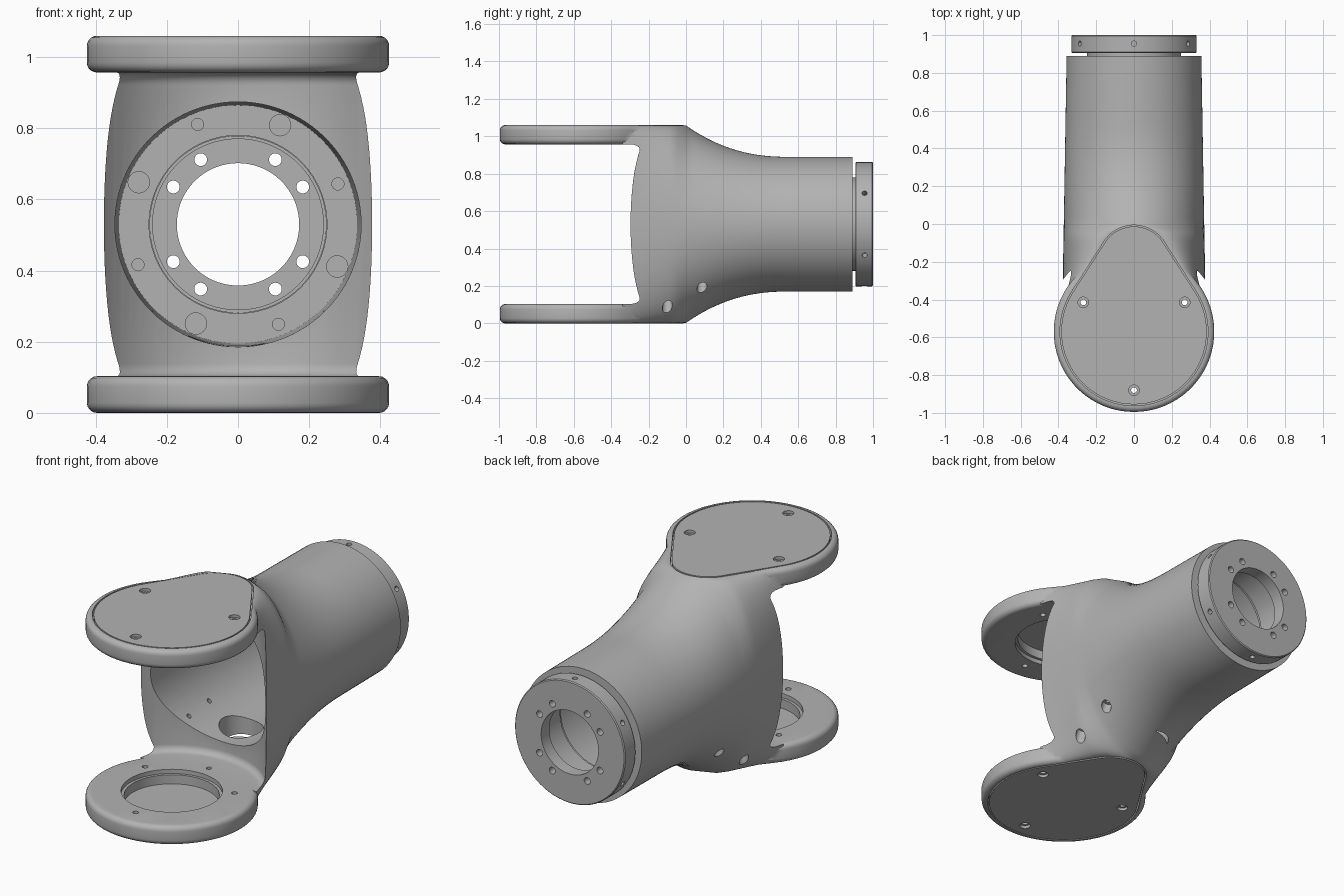
import bpy, bmesh
from math import sin, cos, pi, asin, sqrt, radians
from mathutils import Matrix, Vector

if "Cube" in bpy.data.objects:
    bpy.data.objects.remove(bpy.data.objects["Cube"], do_unlink=True)

grey = bpy.data.materials.new("light_grey")
grey.use_nodes = True
colour = (0.45, 0.45, 0.45, 1)
grey.diffuse_color = colour
grey.node_tree.nodes["Principled BSDF"].inputs["Base Color"].default_value = colour

JOINT = -0.57    # y of the joint axis
MID = 0.53       # height of the tube axis; parts are built around z = 0, then raised


def to_object(bm, name):
    bmesh.ops.recalc_face_normals(bm, faces=bm.faces)
    mesh = bpy.data.meshes.new(name)
    bm.to_mesh(mesh)
    bm.free()
    mesh.materials.append(grey)
    obj = bpy.data.objects.new(name, mesh)
    bpy.context.collection.objects.link(obj)
    return obj


def skin(rings, name, closed=False):
    """Bridge equal rings of points, capping the ends unless closed."""
    bm = bmesh.new()
    loops = [[bm.verts.new(p) for p in ring] for ring in rings]
    n = len(loops[0])
    pairs = list(zip(loops, loops[1:])) + ([(loops[-1], loops[0])] if closed else [])
    for a, b in pairs:
        for i in range(n):
            j = (i + 1) % n
            bm.faces.new((a[i], a[j], b[j], b[i]))
    if not closed:
        bm.faces.new(loops[0])
        bm.faces.new(loops[-1])
    return to_object(bm, name)


def lathe(profile, name, closed=False, n=96):
    """Turn (radius, y) points around the tube axis."""
    return skin([[(r * cos(2 * pi * i / n), y, r * sin(2 * pi * i / n)) for i in range(n)]
                 for r, y in profile], name, closed)


def rod(start, end, r, n=24):
    """Cylinder cutter between two points."""
    a, b = Vector(start), Vector(end)
    d = b - a
    bm = bmesh.new()
    place = Matrix.Translation((a + b) / 2) @ d.to_track_quat("Z", "Y").to_matrix().to_4x4()
    bmesh.ops.create_cone(bm, cap_ends=True, segments=n, radius1=r, radius2=r,
                          depth=d.length, matrix=place)
    return to_object(bm, "cutter")


def round_rims(obj, width):
    bm = bmesh.new()
    bm.from_mesh(obj.data)
    rims = [e for e in bm.edges if abs(e.verts[0].co.z - e.verts[1].co.z) < 1e-5]
    bmesh.ops.bevel(bm, geom=rims, offset=width, segments=5, profile=0.5, affect="EDGES")
    bm.to_mesh(obj.data)
    bm.free()


def combine(target, other, operation="DIFFERENCE"):
    mod = target.modifiers.new("combine", "BOOLEAN")
    mod.operation, mod.solver, mod.object = operation, "EXACT", other
    bpy.context.view_layer.objects.active = target
    bpy.ops.object.modifier_apply(modifier=mod.name)
    bpy.data.objects.remove(other, do_unlink=True)


def teardrop(r1, c2, r2, z0, z1, name):
    """Plate whose outline wraps the joint circle and a smaller tip circle."""
    f = asin((r1 - r2) / (c2 - JOINT))
    small = [(c2, r2, f + (pi - 2 * f) * i / 20) for i in range(21)]
    big = [(JOINT, r1, pi - f + (pi + 2 * f) * i / 48) for i in range(49)]
    return skin([[(r * cos(a), c + r * sin(a), z) for c, r, a in small + big]
                 for z in (z0, z1)], name)


def tip_width(y):
    """Half width of the flat top at y."""
    best = 0
    for i in range(101):
        k = i / 100
        r, c = 0.385 + (0.19 - 0.385) * k, JOINT + (-0.19 - JOINT) * k
        best = max(best, r * r - (y - c) ** 2)
    return sqrt(best)


# Body: flat-topped oval at the fork blending into a round tube
def section(y, n=96):
    h = 0.36 + 0.168 * max(0, 1 - max(y, 0) / 0.55) ** 2.3
    w = 0.372 - 0.017 * y
    t = tip_width(y) if y < 0 else 0
    angles = [2 * pi * (i + 0.5) / n for i in range(n)]
    return [((t if cos(a) > 0 else -t) + (w - t) * cos(a), y, h * sin(a)) for a in angles]


stations = [-0.34 * cos(pi / 2 * i / 12) for i in range(12)]
stations += [0.55 * i / 14 for i in range(15)] + [0.89]
body = skin([section(y) for y in stations], "fork_body")

# Round fork prongs
for s in (-1, 1):
    prong = teardrop(0.425, -0.2, 0.19, s * 0.427, s * 0.53, "prong")
    round_rims(prong, 0.028)
    combine(body, prong, "UNION")

# Clearance between the prongs, with filleted corners
clearance = rod((0, JOINT, -0.427), (0, JOINT, 0.427), 0.466, 96)
round_rims(clearance, 0.035)
combine(body, clearance)

# Stepped bore down the tube
combine(body, lathe([(0.35, -0.6), (0.335, 0.72), (0.25, 0.72), (0.25, 0.95)], "cutter"))

# Alternating large and small holes on the bore seat
for i in range(8):
    a = radians(22 + 45 * i)
    x, z = 0.303 * cos(a), 0.303 * sin(a)
    combine(body, rod((x, 0.7, z), (x, 0.735, z), 0.017 if i % 2 == 0 else 0.03))

# Cable pocket in the bore floor
combine(body, rod((-0.03, 0.07, -0.2), (-0.03, 0.07, -0.43), 0.11, 40))

# Counterbored screw holes low on both sides
for s in (-1, 1):
    for x, y, z in ((0.28, -0.1, -0.445), (0.265, 0.085, -0.36)):
        p, d = Vector((s * x, y, z)), Vector((s * 0.3, 0, -1)).normalized()
        combine(body, rod(p - d * 0.06, p + d * 0.12, 0.027))
        combine(body, rod(p - d * 0.24, p, 0.012))

# Prong details and cover lids
parts = [body]
bolts = [(0.31 * cos(radians(a)), JOINT + 0.31 * sin(radians(a))) for a in (30, 150, 270)]
for s, name in ((-1, "lower_lid"), (1, "upper_lid")):
    combine(body, teardrop(0.392, -0.195, 0.189, s * 0.5, s * 0.55, "cutter"))
    combine(body, rod((0, JOINT, s * 0.4), (0, JOINT, s * 0.45), 0.25, 64))
    combine(body, rod((0, JOINT, s * 0.44), (0, JOINT, s * 0.51), 0.235, 64))
    combine(body, rod((0, -0.25, s * 0.4), (0, -0.25, s * 0.46), 0.013))
    lid = teardrop(0.385, -0.195, 0.182, s * 0.4995, s * 0.53, name)
    for x, y in bolts:
        combine(body, rod((x, y, s * 0.4), (x, y, s * 0.52), 0.015))
        combine(lid, rod((x, y, s * 0.48), (x, y, s * 0.54), 0.015))
        combine(lid, rod((x, y, s * 0.515), (x, y, s * 0.54), 0.028))
    parts.append(lid)

# End flange with a neck reaching into the tube
flange = lathe([(0.172, 0.93), (0.172, 1), (0.327, 1), (0.332, 0.995), (0.332, 0.91),
                (0.327, 0.905), (0.249, 0.905), (0.249, 0.74), (0.24, 0.74),
                (0.24, 0.93)], "end_flange", closed=True)
for i in range(4):
    for offset in (-15, 15):
        a = radians(45 + 90 * i + offset)
        x, z = 0.21 * cos(a), 0.21 * sin(a)
        combine(flange, rod((x, 0.9, z), (x, 1.05, z), 0.018))
for i in range(6):
    a = radians(30 + 60 * i)
    c, k = cos(a), sin(a)
    combine(flange, rod((0.29 * c, 0.955, 0.29 * k), (0.36 * c, 0.955, 0.36 * k), 0.014))
parts.append(flange)

# Raise everything onto the ground and smooth the curved faces
for obj in parts:
    obj.data.transform(Matrix.Translation((0, 0, MID)))
    bpy.ops.object.select_all(action="DESELECT")
    obj.select_set(True)
    bpy.context.view_layer.objects.active = obj
    bpy.ops.object.shade_smooth_by_angle(angle=radians(30))
